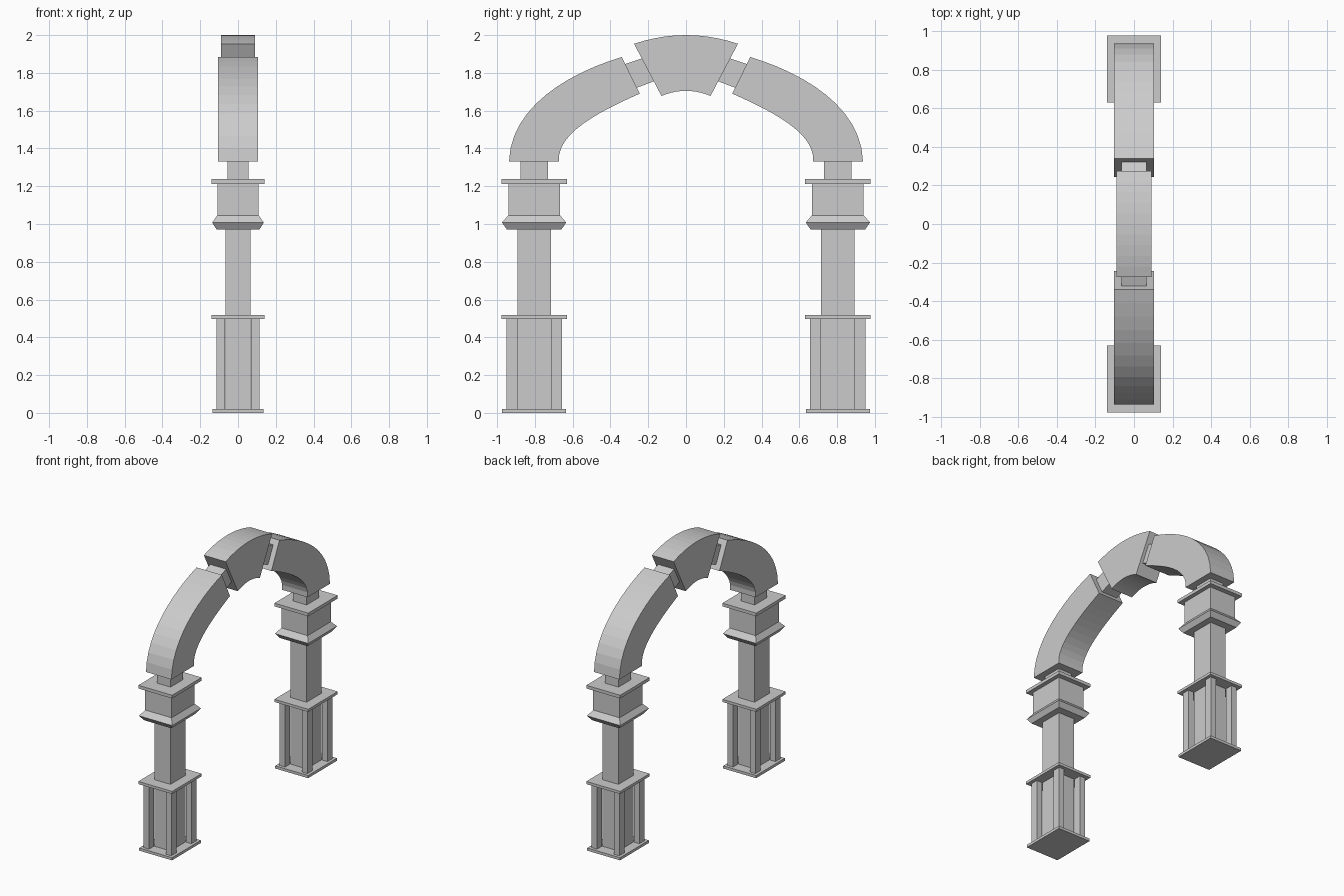
import bpy, bmesh
from mathutils import Vector
from mathutils.geometry import interpolate_bezier

if "Cube" in bpy.data.objects:
    bpy.data.objects.remove(bpy.data.objects["Cube"])

PY = 0.804  # pillar centre distance from the middle


def finish(name, bm):
    bmesh.ops.recalc_face_normals(bm, faces=bm.faces)
    me = bpy.data.meshes.new(name)
    bm.to_mesh(me)
    bm.free()
    ob = bpy.data.objects.new(name, me)
    bpy.context.collection.objects.link(ob)
    return ob


def mirror_y(ob):
    m = ob.modifiers.new("mirror", 'MIRROR')
    m.use_axis = (False, True, False)


def stack(name, levels, cx=0.0, cy=PY):
    """Rectangular loft through (half_x, half_y, z) levels."""
    bm = bmesh.new()
    rings = [[bm.verts.new((cx + sx * hx, cy + sy * hy, z))
              for sx, sy in ((-1, -1), (1, -1), (1, 1), (-1, 1))]
             for hx, hy, z in levels]
    for a, b in zip(rings, rings[1:]):
        for i in range(4):
            j = (i + 1) % 4
            bm.faces.new((a[i], a[j], b[j], b[i]))
    bm.faces.new(rings[0][::-1])
    bm.faces.new(rings[-1])
    ob = finish(name, bm)
    mirror_y(ob)
    return ob


def box(name, hx, hy, z0, z1, cx=0.0, cy=PY):
    return stack(name, [(hx, hy, z0), (hx, hy, z1)], cx, cy)


def band(name, outer, inner, hx):
    """Thick band between two matching (y, z) curves, extruded along x."""
    bm = bmesh.new()
    rings = [[bm.verts.new((x, *p)) for x, p in
              ((-hx, o), (hx, o), (hx, i), (-hx, i))]
             for o, i in zip(outer, inner)]
    for a, b in zip(rings, rings[1:]):
        for i in range(4):
            j = (i + 1) % 4
            bm.faces.new((a[i], a[j], b[j], b[i]))
    bm.faces.new(rings[0])
    bm.faces.new(rings[-1][::-1])
    return finish(name, bm)


def bezier(p, n):
    a, b, c, d = (Vector((*q, 0)) for q in p)
    return [(v.x, v.y) for v in interpolate_bezier(a, b, c, d, n)]


# Pedestals: plates and four corner posts around the shaft
box("base_plate", 0.136, 0.17, 0, 0.02)
box("pedestal_cap", 0.14, 0.174, 0.498, 0.518)
for sx in (-1, 1):
    for sy in (-1, 1):
        box("corner_post", 0.0225, 0.0295, 0.02, 0.498,
            sx * 0.0925, PY + sy * 0.118)

# Shafts, flared capitals and necks
box("shaft", 0.066, 0.088, 0.02, 0.972)
stack("capital", [(0.114, 0.145, 0.972), (0.137, 0.17, 1.008),
                  (0.109, 0.137, 1.046), (0.109, 0.137, 1.213)])
box("capital_plate", 0.14, 0.174, 1.213, 1.237)
box("neck", 0.056, 0.073, 1.237, 1.35)

# Curved arch arms
arm = band("arch_arm",
           bezier([(0.937, 1.33), (0.93, 1.62), (0.62, 1.80), (0.34, 1.884)], 13),
           bezier([(0.672, 1.33), (0.69, 1.48), (0.45, 1.60), (0.245, 1.69)], 13),
           0.105)
mirror_y(arm)

# Connectors between arms and keystone
link = band("arch_connector", [(0.20, 1.888), (0.35, 1.837)],
            [(0.138, 1.768), (0.292, 1.709)], 0.066)
mirror_y(link)

# Keystone wedge with curved top and underside
ts = [i / 5 - 1 for i in range(11)]
band("keystone",
     [(0.275 * t, 2.0 - 0.046 * t * t) for t in ts],
     [(0.13 * t, 1.705 - 0.027 * t * t) for t in ts], 0.09)
